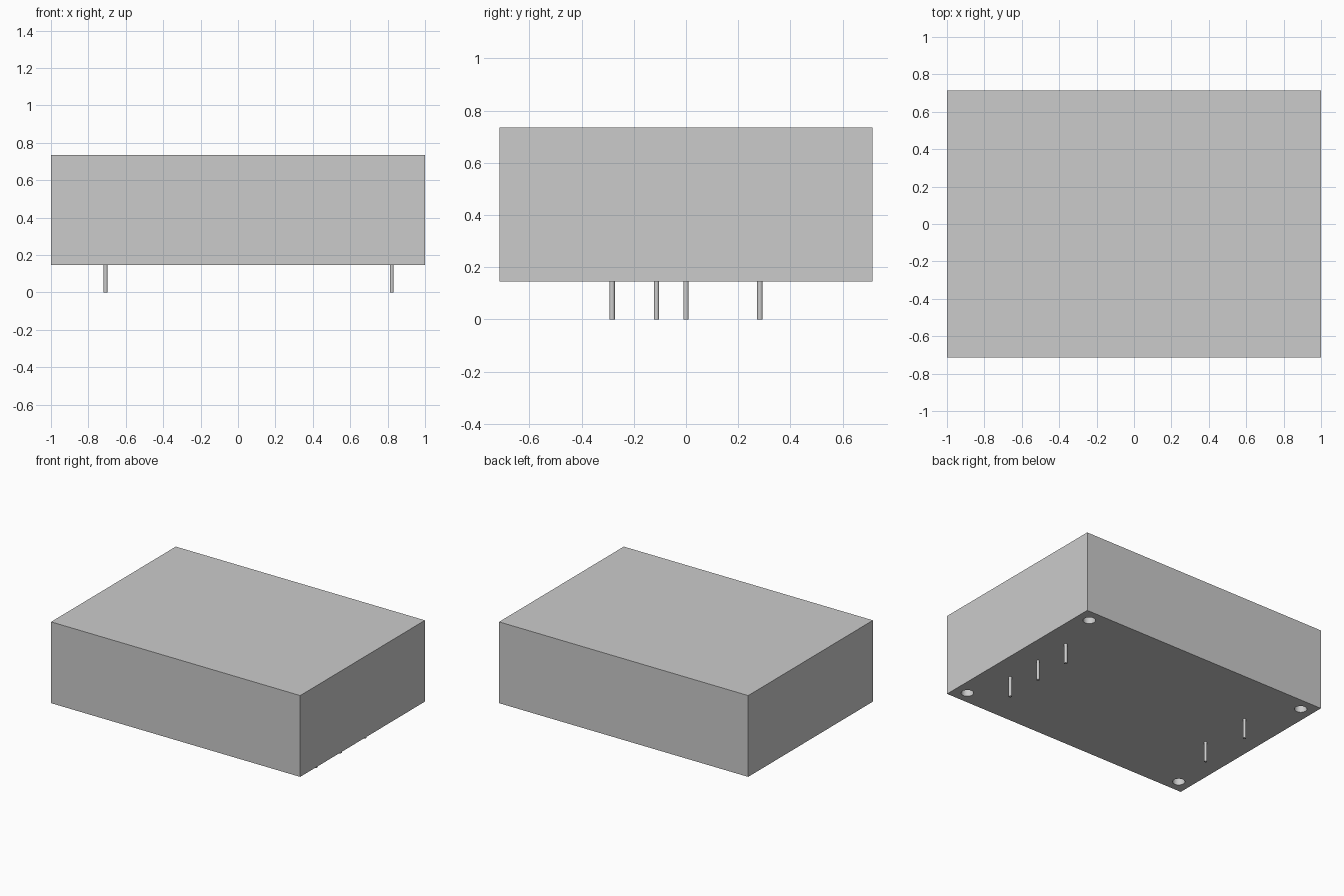
import bpy
import math

cube = bpy.data.objects.get("Cube")
if cube:
    bpy.data.objects.remove(cube, do_unlink=True)

BASE, TOP = 0.145, 0.735
HOLE_DEPTH = 0.12


def make_material(name, value):
    mat = bpy.data.materials.new(name)
    mat.use_nodes = True
    colour = (value, value, value, 1)
    mat.diffuse_color = colour
    mat.node_tree.nodes["Principled BSDF"].inputs["Base Color"].default_value = colour
    return mat


grey = make_material("plain_grey", 0.6)


def cylinder(name, x, y, bottom, top, radius, sides):
    bpy.ops.mesh.primitive_cylinder_add(
        vertices=sides, radius=radius, depth=top - bottom,
        location=(x, y, (bottom + top) / 2))
    obj = bpy.context.object
    obj.name = name
    obj.data.materials.append(grey)
    bpy.ops.object.shade_smooth_by_angle(angle=math.radians(30))
    return obj


# Main block
bpy.ops.mesh.primitive_cube_add(size=1, location=(0, 0, (BASE + TOP) / 2))
block = bpy.context.object
block.name = "housing"
block.scale = (2, 1.43, TOP - BASE)
bpy.ops.object.transform_apply(location=False, rotation=False, scale=True)
block.data.materials.append(grey)

# Blind mounting holes in the underside corners
for sx in (-1, 1):
    for sy in (-1, 1):
        cutter = cylinder("hole_cutter", sx * 0.905, sy * 0.622,
                          BASE - 0.05, BASE + HOLE_DEPTH, 0.041, 32)
        mod = block.modifiers.new("mounting_hole", "BOOLEAN")
        mod.operation = "DIFFERENCE"
        mod.solver = "EXACT"
        mod.object = cutter
        bpy.context.view_layer.objects.active = block
        bpy.ops.object.modifier_apply(modifier=mod.name)
        bpy.data.objects.remove(cutter, do_unlink=True)

bpy.ops.object.select_all(action="DESELECT")
block.select_set(True)
bpy.context.view_layer.objects.active = block
bpy.ops.object.shade_smooth_by_angle(angle=math.radians(30))

# Terminal pins: three at one end, two at the other
for side, x, rows in (("left", 0.822, (-0.283, 0, 0.283)),
                      ("right", -0.708, (-0.113, 0.283))):
    for i, y in enumerate(rows, 1):
        cylinder(f"{side}_pin_{i}", x, y, 0, BASE + 0.005, 0.0105, 24)
